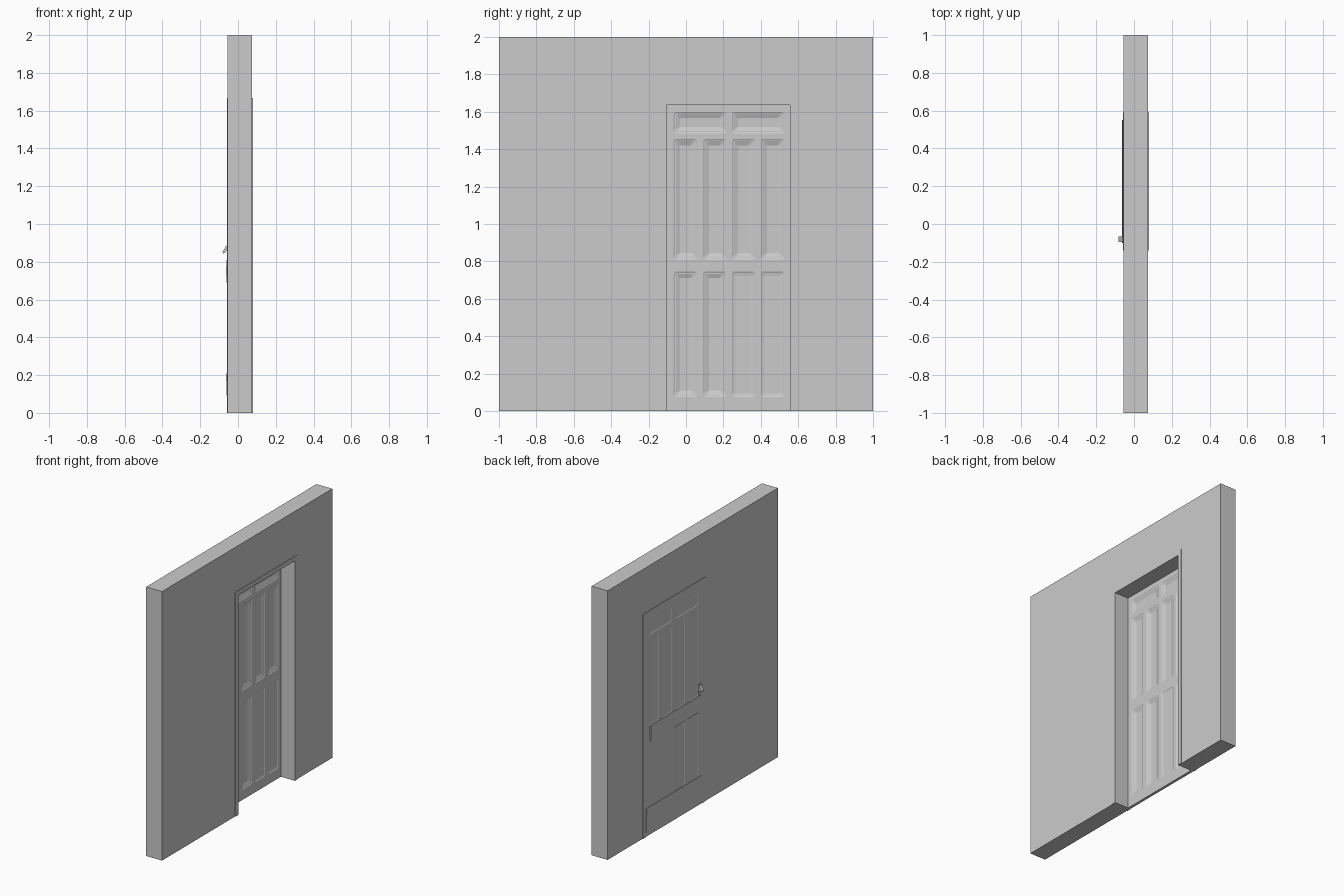
import bpy, bmesh
from mathutils import Vector

if "Cube" in bpy.data.objects:
    bpy.data.objects.remove(bpy.data.objects["Cube"])


def obj_from_bm(name, bm):
    bmesh.ops.recalc_face_normals(bm, faces=bm.faces)
    me = bpy.data.meshes.new(name)
    bm.to_mesh(me)
    bm.free()
    ob = bpy.data.objects.new(name, me)
    bpy.context.collection.objects.link(ob)
    return ob


def prism(name, pts, a, b, axis="x"):
    """Extrude a profile along x (points are y,z) or along y (points are x,z)."""
    bm = bmesh.new()
    put = (lambda p, t: (t, p[0], p[1])) if axis == "x" else (lambda p, t: (p[0], t, p[1]))
    f = bm.faces.new([bm.verts.new(put(p, a)) for p in pts])
    ext = bmesh.ops.extrude_face_region(bm, geom=[f])
    d = Vector(put((0, 0), b - a))
    bmesh.ops.translate(bm, vec=d, verts=[v for v in ext["geom"] if isinstance(v, bmesh.types.BMVert)])
    return obj_from_bm(name, bm)


def arch(y0, y1, top, oy0, oy1, otop):
    """U-shaped outline round a doorway."""
    return [(oy0, 0), (y0, 0), (y0, top), (y1, top), (y1, 0), (oy1, 0), (oy1, otop), (oy0, otop)]


def rect(u0, u1, v0, v1):
    return [(u0, v0), (u1, v0), (u1, v1), (u0, v1)]


def add_tray(bm, box, face_x, side, rings):
    """Panel recess cutter: stacked chamfered rectangles (inset, depth)."""
    y0, y1, z0, z1 = box
    loops = []
    for inset, depth in rings:
        a, b, c, d = y0 + inset, y1 - inset, z0 + inset, z1 - inset
        k = 0.01 if inset < 0.02 else 0.003
        pts = [(a + k, c), (b - k, c), (b, c + k), (b, d - k), (b - k, d), (a + k, d), (a, d - k), (a, c + k)]
        loops.append([bm.verts.new((face_x - side * depth, p, q)) for p, q in pts])
    for l0, l1 in zip(loops, loops[1:]):
        for i in range(8):
            j = (i + 1) % 8
            bm.faces.new((l0[i], l0[j], l1[j], l1[i]))
    bm.faces.new(loops[0])
    bm.faces.new(loops[-1])


# wall with doorway
Y0, Y1, TOP = -0.105, 0.555, 1.635
prism("wall", arch(Y0, Y1, TOP, -1, 1, 2), -0.055, 0.075)

# thin trims round the doorway on both faces
prism("trim_inside", arch(Y0, Y1, TOP, -0.14, 0.59, 1.667), 0.075, 0.079)
prism("trim_outside", arch(Y0, Y1, TOP, -0.14, 0.59, 1.667), -0.059, -0.055)

# door leaf, panelled on both faces
IN, OUT = -0.036, -0.056
door = prism("door", rect(Y0, Y1, 0, TOP), OUT, IN)
cols = [-0.066, 0.09, 0.245, 0.4]
upper = [(y, y + 0.125, 0.81, 1.455) for y in cols]
lower = [(y, y + 0.125, 0.075, 0.745) for y in cols]
top = [(-0.066, 0.215, 1.485, 1.6), (0.245, 0.525, 1.485, 1.6)]
deep = [(0, -0.01), (0, 0), (0.008, 0.004), (0.012, 0.004), (0.034, 0.012)]
back = [(0, -0.01), (0, 0), (0.008, 0.003), (0.03, 0.006)]
flat = [(0, -0.01), (0, 0), (0.008, 0.004), (0.022, 0.006)]
bm = bmesh.new()
for box in top + upper + lower[:2]:
    add_tray(bm, box, IN, 1, deep)
    add_tray(bm, box, OUT, -1, back)
for box in lower[2:]:
    add_tray(bm, box, IN, 1, flat)
cutter = obj_from_bm("panel_cutter", bm)
cutter.hide_render = True
cutter.hide_set(True)
mod = door.modifiers.new("panels", "BOOLEAN")
mod.operation = "DIFFERENCE"
mod.solver = "EXACT"
mod.object = cutter

# boards fixed across the outside of the door
prism("middle_board", [(OUT, 0.69), (-0.061, 0.69), (-0.063, 0.75), (-0.061, 0.81), (OUT, 0.81)],
      -0.1, 0.5, "y")
prism("kick_board", [(OUT, 0.03), (-0.059, 0.03), (-0.06, 0.14), (-0.064, 0.19), (-0.061, 0.21), (OUT, 0.21)],
      -0.1, 0.55, "y")

# slanted lever handle and its back plate
prism("handle_plate", rect(-0.097, -0.067, 0.81, 0.9), -0.059, OUT)
prism("handle_lever", [(OUT, 0.885), (-0.062, 0.885), (-0.082, 0.85), (-0.078, 0.843), (-0.068, 0.848), (OUT, 0.868)],
      -0.095, -0.065, "y")
